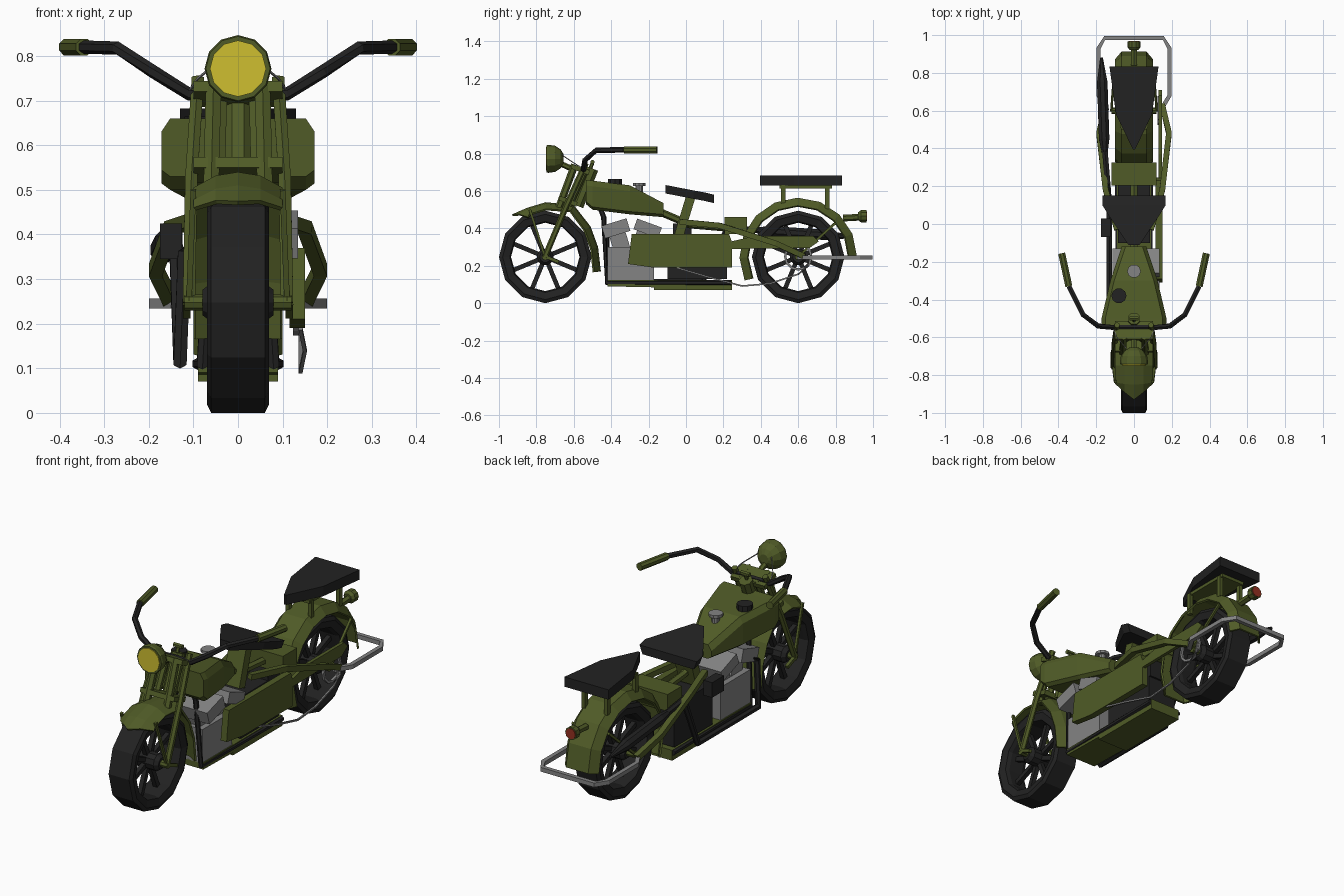
import bpy, bmesh
from math import sin, cos, pi, radians
from mathutils import Vector, Matrix

if "Cube" in bpy.data.objects:
    bpy.data.objects.remove(bpy.data.objects["Cube"])


def material(name, rgb):
    m = bpy.data.materials.new(name)
    m.diffuse_color = (*rgb, 1)
    m.use_nodes = True
    m.node_tree.nodes["Principled BSDF"].inputs["Base Color"].default_value = m.diffuse_color
    return m


OLIVE = material("olive", (0.08, 0.105, 0.02))
DARK = material("dark", (0.016, 0.016, 0.016))
GREY = material("metal", (0.23, 0.23, 0.23))
YELLOW = material("lamp_yellow", (0.62, 0.52, 0.03))
RED = material("lamp_red", (0.3, 0.03, 0.015))


def loft(name, rings, mat, closed=False, caps=True, ring_closed=True):
    """Skin a list of equal-length point rings."""
    bm = bmesh.new()
    vs = [[bm.verts.new(p) for p in r] for r in rings]
    n, k = len(rings), len(rings[0])
    for i in range(n if closed else n - 1):
        a, b = vs[i], vs[(i + 1) % n]
        for j in range(k if ring_closed else k - 1):
            bm.faces.new((a[j], a[(j + 1) % k], b[(j + 1) % k], b[j]))
    if caps and not closed:
        bm.faces.new(vs[0])
        bm.faces.new(vs[-1])
    bmesh.ops.recalc_face_normals(bm, faces=bm.faces[:])
    me = bpy.data.meshes.new(name)
    bm.to_mesh(me)
    bm.free()
    ob = bpy.data.objects.new(name, me)
    bpy.context.collection.objects.link(ob)
    me.materials.append(mat)
    return ob


def lathe(name, profile, c, axis, n, mat, closed=False):
    """Profile of (radius, offset along axis)."""
    rings = []
    for r, a in profile:
        ring = []
        for i in range(n):
            u, v = r * cos(2 * pi * i / n), r * sin(2 * pi * i / n)
            ring.append(Vector(c) + Vector({"X": (a, u, v), "Y": (u, a, v), "Z": (u, v, a)}[axis]))
        rings.append(ring)
    return loft(name, rings, mat, closed)


def slab(name, profile, x0, x1, mat):
    """Side profile of (y, z) extruded across x."""
    return loft(name, [[(x, y, z) for y, z in profile] for x in (x0, x1)], mat)


def box(name, c, size, mat, tilt=0):
    h, rot = Vector(size) / 2, Matrix.Rotation(radians(tilt), 3, "X")
    ring = [(-1, -1), (1, -1), (1, 1), (-1, 1)]
    return loft(name, [[Vector(c) + rot @ Vector((sx * h.x, sy * h.y, k * h.z)) for sx, sy in ring]
                       for k in (-1, 1)], mat)


def tube(name, pts, r, mat, n=6, s=1, closed=False):
    pts = [Vector((p[0] * s, p[1], p[2])) for p in pts]
    rings, m = [], len(pts)
    for i, p in enumerate(pts):
        a = pts[(i - 1) % m] if closed else pts[max(i - 1, 0)]
        b = pts[(i + 1) % m] if closed else pts[min(i + 1, m - 1)]
        t = (b - a).normalized()
        ref = Vector((0, 0, 1)) if abs(t.z) < 0.8 else Vector((0, 1, 0))
        u = t.cross(ref).normalized()
        v = u.cross(t)
        rr = r[i] if isinstance(r, (list, tuple)) else r
        rings.append([p + rr * (u * cos(2 * pi * (j + .5) / n) + v * sin(2 * pi * (j + .5) / n)) for j in range(n)])
    return loft(name, rings, mat, closed)


def fender(name, path, section, tip=0):
    """Sweep a cross-section of (x, drop) along a (y, z) path running front to back."""
    rings = []
    for i, (y, z) in enumerate(path):
        a, b = Vector(path[max(i - 1, 0)]), Vector(path[min(i + 1, len(path) - 1)])
        t = (b - a).normalized()
        row = []
        for x, d in section:
            shift = tip * abs(x) / 0.1 if i == 0 else 0
            row.append((x, y + t.y * d + shift, z - t.x * d + shift * 0.25))
        rings.append(row)
    ob = loft(name, rings, OLIVE, caps=False, ring_closed=False)
    ob.modifiers.new("thickness", "SOLIDIFY").thickness = 0.01
    return ob


# Wheels: faceted tyre, spokes, hub
TYRE = [(.228, -.07), (.2475, -.06), (.2475, .06), (.228, .07), (.19, .06), (.183, .04), (.183, -.04), (.19, -.06)]
for label, y in (("front", -.7525), ("rear", .6)):
    c = (0, y, .2475)
    lathe(label + "_tyre", TYRE, c, "X", 12, DARK, closed=True)
    lathe(label + "_hub", [(.03, -.08), (.045, -.06), (.045, .06), (.03, .08)], c, "X", 10, DARK)
    lathe(label + "_axle", [(.018, -.12), (.018, .12)], c, "X", 8, OLIVE)
    for i in range(8):
        a = pi / 8 + i * pi / 4
        d = Vector((0, cos(a), sin(a)))
        tube(f"{label}_spoke_{i}", [Vector(c) + d * .03, Vector(c) + d * .188], .017, DARK, 4)

# Fenders
fender("front_fender", [(-.93, .475), (-.85, .51), (-.75, .54), (-.6, .525), (-.51, .41), (-.47, .3), (-.455, .17)],
       [(-.1, .035), (-.05, .008), (0, 0), (.05, .008), (.1, .035)], tip=.07)
arc = [radians(204 - i * 204 / 9) for i in range(10)]
fender("rear_fender", [(.6 + .317 * cos(a), .25 + .317 * sin(a)) for a in arc],
       [(-.1, .045), (-.065, .003), (.065, .003), (.1, .045)])

# Fork, clamps and fender stays
for s in (-1, 1):
    tube("fork_leg", [(.11, -.755, .245), (.105, -.64, .52), (.09, -.535, .75)], .016, OLIVE, 6, s)
    tube("fork_front_leg", [(.06, -.68, .51), (.055, -.595, .74)], .02, OLIVE, 6, s)
    tube("fork_spring", [(.045, -.625, .52), (.04, -.535, .72)], .018, OLIVE, 6, s)
    tube("front_fender_stay", [(.11, -.755, .25), (.1, -.835, .5)], .009, OLIVE, 4, s)
    tube("lamp_cable", [(.04, -.66, .79), (.09, -.6, .75), (.11, -.55, .72)], .003, GREY, 4, s)
    tube("brake_link", [(.115, -.755, .25), (.115, -.68, .22)], .012, OLIVE, 4, s)
box("upper_clamp", (0, -.565, .715), (.2, .1, .025), OLIVE, -20)
box("lower_clamp", (0, -.63, .545), (.2, .1, .025), OLIVE, -20)
tube("steering_head", [(0, -.58, .52), (0, -.5, .72)], .035, OLIVE, 8)
tube("damper_stem", [(0, -.52, .7), (0, -.5, .75)], .01, OLIVE, 6)
tube("damper_knob", [(-.025, -.5, .755), (.025, -.5, .755)], .012, OLIVE, 6)

# Headlamp
lamp = (0, -.7, .772)
lathe("headlamp", [(.072, -.045), (.075, -.035), (.07, .0), (.05, .03), (.025, .045)], lamp, "Y", 12, OLIVE)
lathe("headlamp_lens", [(.063, -.049), (.063, -.04)], lamp, "Y", 12, YELLOW)
tube("headlamp_bracket", [(0, -.68, .75), (0, -.59, .71)], .015, OLIVE, 6)

# Handlebar and grips
side = [(.11, -.548, .715), (.19, -.54, .765), (.27, -.48, .818), (.345, -.33, .82)]
tube("handlebar", [(-x, y, z) for x, y, z in reversed(side)] + side, .015, DARK)
for s in (-1, 1):
    tube("grip", [(.345, -.33, .82), (.383, -.155, .82)], .02, OLIVE, 8, s)

# Tank with caps
rings = []
for y, w, z0, z1 in ((-.535, .172, .53, .66), (-.5, .172, .5, .655), (-.3, .125, .475, .63), (-.12, .065, .46, .535)):
    k, h = .015, min(.02, w / 3)
    rings.append([(-w + h, y, z0), (w - h, y, z0), (w, y, z0 + k), (w, y, z1 - k * 2), (w - h, y, z1),
                  (-w + h, y, z1), (-w, y, z1 - k * 2), (-w, y, z0 + k)])
loft("fuel_tank", rings, OLIVE)
lathe("fuel_cap", [(.02, -.06), (.02, -.01), (.036, -.01), (.036, .005)], (0, -.25, .638), "Z", 10, GREY)
lathe("oil_cap", [(.04, -.03), (.04, .01)], (-.08, -.38, .655), "Z", 10, DARK)

# Saddle and pillion seat
rings = []
for y, w, zt in ((-.11, .03, .632), (.04, .13, .603), (.1, .168, .592), (.15, .168, .58)):
    rings.append([(-w, y, zt), (w, y, zt), (w * .9, y, zt - .045), (-w * .9, y, zt - .045)])
loft("saddle", rings, DARK)
rings = []
for y, w in ((.395, .006), (.58, .095), (.835, .13)):
    rings.append([(-w, y, .682), (w, y, .682), (w, y, .63), (-w, y, .63)])
loft("pillion_seat", rings, DARK)
box("saddle_post", (0, -.005, .47), (.1, .05, .22), OLIVE, -17)
box("rack_top", (0, .64, .622), (.14, .28, .018), OLIVE)
for s in (-1, 1):
    for y in (.52, .755):
        box("rack_leg", (.065 * s, y, .565), (.02, .025, .12), OLIVE)

# Engine: crankcase, two splayed cylinders, gearbox
box("crankcase", (0, -.295, .21), (.17, .25, .18), GREY)
box("front_cylinder", (.01, -.375, .4), (.25, .14, .07), GREY, 17)
box("rear_cylinder", (.01, -.205, .4), (.25, .14, .06), GREY, -20)
box("front_barrel", (0, -.355, .33), (.11, .09, .12), GREY, 17)
box("rear_barrel", (0, -.235, .33), (.11, .09, .12), GREY, -20)
box("gearbox", (0, .06, .24), (.17, .32, .22), DARK)
box("air_cleaner", (-.15, -.02, .385), (.05, .1, .08), DARK)
slab("skid_plate", [(-.42, .09), (-.17, .085), (-.17, .07), (.245, .07), (.245, .125), (-.42, .125)], -.09, .09, OLIVE)
slab("side_cover", [(-.31, .21), (-.29, .37), (.23, .37), (.245, .33), (.245, .19), (-.17, .19)], .115, .15, OLIVE)
box("tool_box", (0, .265, .415), (.24, .12, .09), OLIVE)
box("battery", (0, .18, .32), (.17, .1, .1), DARK)

# Frame tubes
tube("top_tube", [(0, -.53, .6), (0, -.12, .48), (0, .02, .42), (0, .25, .4)], .02, OLIVE)
for s in (-1, 1):
    tube("cradle_tube", [(.03, -.5, .62), (.06, -.44, .46), (.08, -.425, .11), (.09, .24, .11)], .014, DARK, 6, s)
    tube("rear_stay", [(.09, -.03, .435), (.15, .18, .415), (.185, .48, .32), (.15, .63, .25)], .021, OLIVE, 4, s)
    tube("fender_stay", [(.12, .6, .25), (.105, .8, .43)], .009, OLIVE, 4, s)
slab("chain_guard", [(.24, .29), (.24, .33), (.37, .36), (.68, .36), (.71, .33), (.66, .295)], .13, .148, OLIVE)

# Drive chain, sprocket and rear loop stand
tube("chain", [(.14, -.05, .19), (.15, .12, .14), (.14, .3, .092), (.14, .45, .105), (.14, .6, .155),
               (.14, .655, .2), (.14, .67, .25)], .006, GREY, 4)
tube("sprocket", [(.13, .6 + .07 * cos(i * pi / 6), .25 + .07 * sin(i * pi / 6)) for i in range(12)], .009, GREY, 4,
     closed=True)
half = [(.14, .6, .245), (.188, .68, .245), (.188, .93, .245), (.155, .985, .245)]
tube("rear_stand", half + [(-x, y, z) for x, y, z in reversed(half)], .016, GREY, 4)

# Exhaust on the left side with fishtail end
tube("exhaust_pipe", [(-.1, -.38, .4), (-.12, -.425, .36), (-.13, -.42, .115), (-.13, .09, .115), (-.14, .22, .4),
                      (-.155, .4, .39)], .017, DARK)
tube("silencer", [(-.155, .38, .39), (-.158, .45, .385), (-.168, .75, .365), (-.172, .88, .355)],
     [.017, .03, .03, .008], DARK, 8)

# Tail lamp
tube("tail_lamp_arm", [(0, .84, .455), (0, .93, .46)], .018, OLIVE, 6)
lathe("tail_lamp", [(.022, -.025), (.034, -.01), (.034, .02)], (0, .945, .465), "Y", 10, OLIVE)
lathe("tail_lamp_lens", [(.028, .015), (.028, .024)], (0, .945, .465), "Y", 10, RED)
